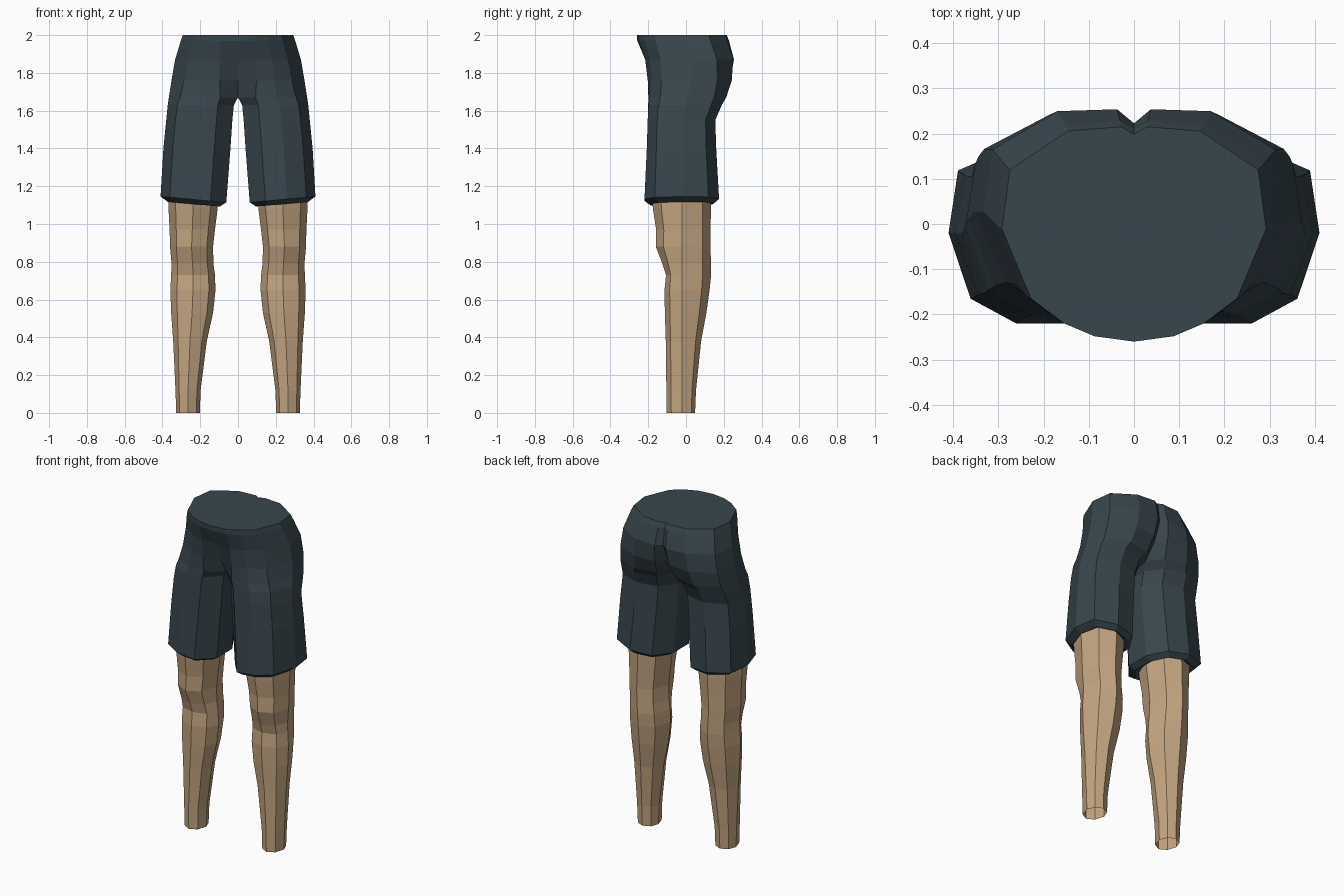
import bpy, bmesh, math

if "Cube" in bpy.data.objects:
    bpy.data.objects.remove(bpy.data.objects["Cube"])


def material(name, rgb):
    m = bpy.data.materials.new(name)
    m.diffuse_color = (*rgb, 1)
    m.use_nodes = True
    m.node_tree.nodes["Principled BSDF"].inputs["Base Color"].default_value = m.diffuse_color
    return m


cloth = material("dark slate cloth", (0.040, 0.062, 0.074))
skin = material("tan skin", (0.55, 0.375, 0.22))


def loft(name, rings, mat, skip=lambda ring, side: False, cap_first=False):
    """Skin a stack of equal rings, then mirror the part across x = 0."""
    bm = bmesh.new()
    rows = [[bm.verts.new(p) for p in ring] for ring in rings]
    n = len(rows[0])
    for i in range(len(rows) - 1):
        for j in range(n):
            if not skip(i, j):
                k = (j + 1) % n
                bm.faces.new((rows[i][j], rows[i + 1][j], rows[i + 1][k], rows[i][k]))
    if cap_first:
        bm.faces.new(rows[0])
    mesh = bpy.data.meshes.new(name)
    bm.to_mesh(mesh)
    bm.free()
    mesh.materials.append(mat)
    obj = bpy.data.objects.new(name, mesh)
    bpy.context.collection.objects.link(obj)
    mod = obj.modifiers.new("mirror", 'MIRROR')
    mod.merge_threshold = 0.0005
    return obj


# Shorts: the half-waist section blends into the trouser leg section
WAIST = [(0, -1), (.3, -.95), (.53, -.83), (.78, -.6), (1, .05),
         (.94, .6), (.5, .96), (.1, 1), (0, .93)]
THIGH = [(0, -.45), (.24, -.95), (.57, -.95), (.86, -.68), (1, .04),
         (.94, .72), (.57, 1), (.2, .85), (0, .3)]


def shorts_ring(z, blend, x_in, x_out, y_front, y_back, tilt=0):
    mid, half = (y_front + y_back) / 2, (y_back - y_front) / 2
    ring = []
    for (u0, v0), (u1, v1) in zip(WAIST, THIGH):
        u, v = u0 + (u1 - u0) * blend, v0 + (v1 - v0) * blend
        x = x_in + u * (x_out - x_in)
        ring.append((x, mid + v * half, z + tilt * (x - .235)))
    return ring


shorts_rows = [
    (2.00, 0, 0, .292, -.26, .215),
    (1.97, 0, 0, .303, -.258, .228),
    (1.87, .12, 0, .333, -.228, .258),
    (1.76, .38, 0, .352, -.214, .248),
    (1.67, .75, 0, .366, -.21, .215),
    (1.63, .95, .022, .372, -.21, .19),
    (1.55, 1, .03, .38, -.212, .155),
    (1.40, 1, .04, .395, -.217, .16),
    (1.13, 1, .062, .41, -.23, .175, .09),
    (1.105, 1, .095, .372, -.195, .145, .09),
    (1.125, 1, .13, .34, -.15, .11, .09),
]
loft("shorts", [shorts_ring(*r) for r in shorts_rows], cloth,
     skip=lambda i, j: j == 8 and i < 4, cap_first=True)


# Bare legs: eight-sided tubes with calf and kneecap, open at the ankle
def leg_ring(z, x_in, x_out, y_front, y_back):
    cx, rx, cy = (x_in + x_out) / 2, (x_out - x_in) / 2, -.02
    ring = []
    for k in range(8):
        a = k * math.tau / 8
        c = -math.cos(a)
        depth = cy - y_front if c < 0 else y_back - cy
        ring.append((cx + rx * math.sin(a), cy + c * depth, z))
    return ring


leg_rows = [
    (1.20, .105, .37, -.185, .13),
    (1.08, .108, .368, -.175, .132),
    (.97, .122, .362, -.158, .13),
    (.88, .132, .36, -.16, .13),
    (.79, .13, .352, -.125, .132),
    (.73, .122, .354, -.106, .133),
    (.65, .119, .358, -.114, .125),
    (.53, .132, .354, -.112, .108),
    (.38, .165, .343, -.107, .08),
    (.12, .198, .331, -.104, .053),
    (0, .202, .327, -.102, .048),
]
loft("legs", [leg_ring(*r) for r in leg_rows], skin)

# Consistent outward faces
for obj in bpy.context.collection.objects:
    bm = bmesh.new()
    bm.from_mesh(obj.data)
    if obj.name == "legs":
        bmesh.ops.recalc_face_normals(bm, faces=bm.faces)
    else:
        # temporarily close the centre seam so outward is well defined
        edges = [e for e in bm.edges if e.is_boundary]
        fill = bmesh.ops.holes_fill(bm, edges=edges)["faces"]
        bmesh.ops.recalc_face_normals(bm, faces=bm.faces)
        bmesh.ops.delete(bm, geom=fill, context='FACES_ONLY')
    bm.to_mesh(obj.data)
    bm.free()
